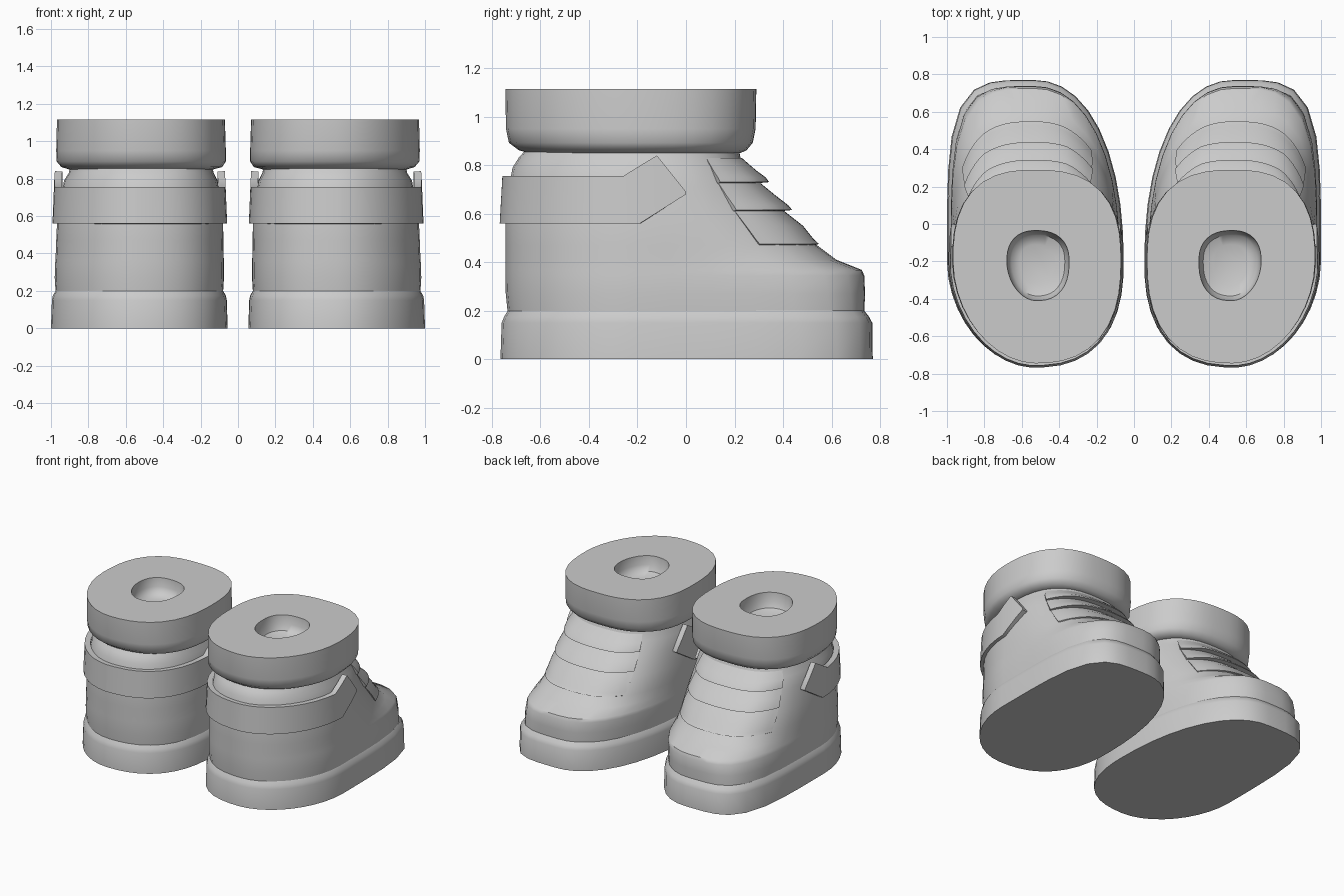
import bpy
import math

SIDES = 40
MID_Y = -0.2
BACK_OUT, BACK_IN = 1.9, 2.45

cube = bpy.data.objects.get("Cube")
if cube:
    bpy.data.objects.remove(cube, do_unlink=True)

grey = bpy.data.materials.new("plain_grey")
grey.use_nodes = True
grey.diffuse_color = (0.6, 0.6, 0.6, 1)
grey.node_tree.nodes["Principled BSDF"].inputs["Base Color"].default_value = (0.6, 0.6, 0.6, 1)


def outline(ring, t):
    """Point of a rounded boot section: inner x, outer x, back y, front y, z, two front squareness values."""
    x_in, x_out, back, front, z, n_out, n_in = ring
    u, v = math.cos(t), math.sin(t)
    cx = (x_in + x_out) / 2 + 0.01
    a = x_out - cx if u > 0 else cx - x_in
    b = front - MID_Y if v > 0 else MID_Y - back
    if v > 0:
        n = n_out if u > 0 else n_in
    else:
        n = BACK_OUT if u > 0 else BACK_IN
    r = (abs(u) ** n + abs(v) ** n) ** (-1 / n)
    return (cx + a * u * r, MID_Y + b * v * r, z)


def finish(name, verts, faces, thickness=0):
    """Make one part, mirrored to the other boot."""
    mesh = bpy.data.meshes.new(name)
    mesh.from_pydata(verts, [], faces)
    mesh.materials.append(grey)
    obj = bpy.data.objects.new(name, mesh)
    bpy.context.collection.objects.link(obj)
    bpy.ops.object.select_all(action='DESELECT')
    obj.select_set(True)
    bpy.context.view_layer.objects.active = obj
    bpy.ops.object.mode_set(mode='EDIT')
    bpy.ops.mesh.select_all(action='SELECT')
    bpy.ops.mesh.normals_make_consistent(inside=False)
    bpy.ops.object.mode_set(mode='OBJECT')
    if thickness:
        solid = obj.modifiers.new("thickness", 'SOLIDIFY')
        solid.thickness = thickness
        solid.offset = -1
        bpy.ops.object.modifier_apply(modifier=solid.name)
    bpy.ops.object.shade_smooth_by_angle(angle=math.radians(42))
    obj.modifiers.new("other_boot", 'MIRROR').use_mirror_merge = False


def grid_faces(rows, cols, closed):
    span = cols if closed else cols - 1
    return [(r * cols + c, r * cols + (c + 1) % cols,
             (r + 1) * cols + (c + 1) % cols, (r + 1) * cols + c)
            for r in range(rows - 1) for c in range(span)]


def loft(name, rings):
    verts = [outline(k, 2 * math.pi * i / SIDES) for k in rings for i in range(SIDES)]
    faces = grid_faces(len(rings), SIDES, True)
    last = (len(rings) - 1) * SIDES
    faces += [tuple(reversed(range(SIDES))), tuple(range(last, last + SIDES))]
    finish(name, verts, faces)


# Flared sole
loft("sole", [
    (0.055, 1.0, -0.765, 0.77, 0.0, 4.2, 2.2),
    (0.06, 0.995, -0.76, 0.768, 0.15, 4.2, 2.2),
    (0.065, 0.99, -0.75, 0.755, 0.175, 4.2, 2.2),
    (0.08, 0.975, -0.735, 0.735, 0.2, 4.2, 2.2),
])

# Upper, from the toe cap to the neck
BODY = [
    (0.08, 0.975, -0.735, 0.735, 0.19, 4.2, 2.2),
    (0.075, 0.98, -0.743, 0.738, 0.27, 3.9, 2.2),
    (0.075, 0.978, -0.745, 0.735, 0.345, 3.6, 2.2),
    (0.076, 0.976, -0.745, 0.725, 0.368, 3.4, 2.2),
    (0.077, 0.974, -0.745, 0.62, 0.41, 3.1, 2.2),
    (0.078, 0.972, -0.745, 0.54, 0.47, 2.9, 2.3),
    (0.08, 0.967, -0.745, 0.42, 0.58, 2.7, 2.4),
    (0.095, 0.945, -0.73, 0.31, 0.71, 2.6, 2.4),
    (0.11, 0.93, -0.715, 0.25, 0.79, 2.6, 2.5),
    (0.13, 0.905, -0.69, 0.225, 0.83, 2.6, 2.6),
    (0.14, 0.895, -0.65, 0.215, 0.875, 2.6, 2.6),
]
loft("boot_upper", BODY)

# Padded collar, turning down into the foot hole
loft("collar", [
    (0.13, 0.905, -0.65, 0.225, 0.85, 2.6, 2.6),
    (0.085, 0.945, -0.69, 0.25, 0.862, 2.6, 2.6),
    (0.065, 0.97, -0.73, 0.275, 0.892, 2.6, 2.6),
    (0.065, 0.972, -0.742, 0.287, 0.95, 2.6, 2.6),
    (0.07, 0.968, -0.745, 0.29, 1.115, 2.6, 2.6),
    (0.347, 0.68, -0.41, -0.035, 1.115, 2.4, 2.4),
    (0.352, 0.675, -0.405, -0.04, 1.05, 2.4, 2.4),
    (0.37, 0.655, -0.385, -0.06, 1.01, 2.4, 2.4),
    (0.42, 0.61, -0.33, -0.11, 0.99, 2.4, 2.4),
])


def body_ring(z, grow):
    """Section of the upper at height z, pushed outward by grow."""
    for low, high in zip(BODY, BODY[1:]):
        if z <= high[4]:
            f = (z - low[4]) / (high[4] - low[4])
            k = [p + (q - p) * f for p, q in zip(low, high)]
            break
    k[0] -= grow * 0.6
    k[1] += grow * 0.6
    k[3] += grow
    return k


# Overlapping tongue flaps, each proud at its lower edge and thinning to the sides
COUNT = 25
for name, top, bottom, lip in (("top_flap", 0.83, 0.73, 0.048),
                               ("middle_flap", 0.735, 0.615, 0.048),
                               ("lower_flap", 0.625, 0.475, 0.014)):
    levels = [(top, 0.005), ((top + bottom) / 2, 0.03),
              (bottom + 0.02, lip), (bottom, lip), (bottom - 0.005, -0.01)]
    verts = []
    for z, grow in levels:
        for i in range(COUNT):
            s = i / (COUNT - 1)
            taper = 0.4 + 0.6 * min(1, 5 * s, 5 * (1 - s))
            verts.append(outline(body_ring(z, grow * taper), math.radians(38 + 92 * s)))
    faces = grid_faces(len(levels), COUNT, False)
    # Close the two ends
    faces += [tuple(r * COUNT + c for r in range(len(levels))) for c in (0, COUNT - 1)]
    finish(name, verts, faces)

# Ankle strap around the heel, with angled ends on both sides
STRAP_LOW = (0.058, 0.992, -0.768, 0.45)
STRAP_HIGH = (0.066, 0.984, -0.757, 0.37)
TOP_EDGE = [(-0.26, 0.755), (-0.12, 0.84), (0.0, 0.69)]
LOW_EDGE = [(-0.19, 0.56), (0.0, 0.68)]


def edge_height(y, path):
    if y <= path[0][0]:
        return path[0][1]
    for (y0, z0), (y1, z1) in zip(path, path[1:]):
        if y <= y1:
            return z0 + (z1 - z0) * (y - y0) / (y1 - y0)


def strap_point(y, side, z):
    f = (z - 0.56) / 0.195
    x_in, x_out, back, front = [p + (q - p) * f for p, q in zip(STRAP_LOW, STRAP_HIGH)]
    cx = (x_in + x_out) / 2 + 0.01
    a = x_out - cx if side > 0 else x_in - cx
    if y > MID_Y:
        share, n = (y - MID_Y) / (front - MID_Y), 2.6
    else:
        share, n = (MID_Y - y) / (MID_Y - STRAP_LOW[2]), BACK_OUT if side > 0 else BACK_IN
        y = MID_Y - share * (MID_Y - back)
    return (cx + a * (1 - share ** n) ** (1 / n), y, z)


stops = [0.0, -0.06, -0.12, -0.19, -0.26]
stops += [MID_Y + (STRAP_LOW[2] - MID_Y) * math.sin(math.radians(d)) for d in range(15, 90, 9)]
columns = [(y, 1) for y in stops] + [(STRAP_LOW[2], 1)] + [(y, -1) for y in reversed(stops)]
verts = [strap_point(y, s, edge_height(y, path))
         for path in (LOW_EDGE, TOP_EDGE) for y, s in columns]
finish("ankle_strap", verts, grid_faces(2, len(columns), False), 0.04)
